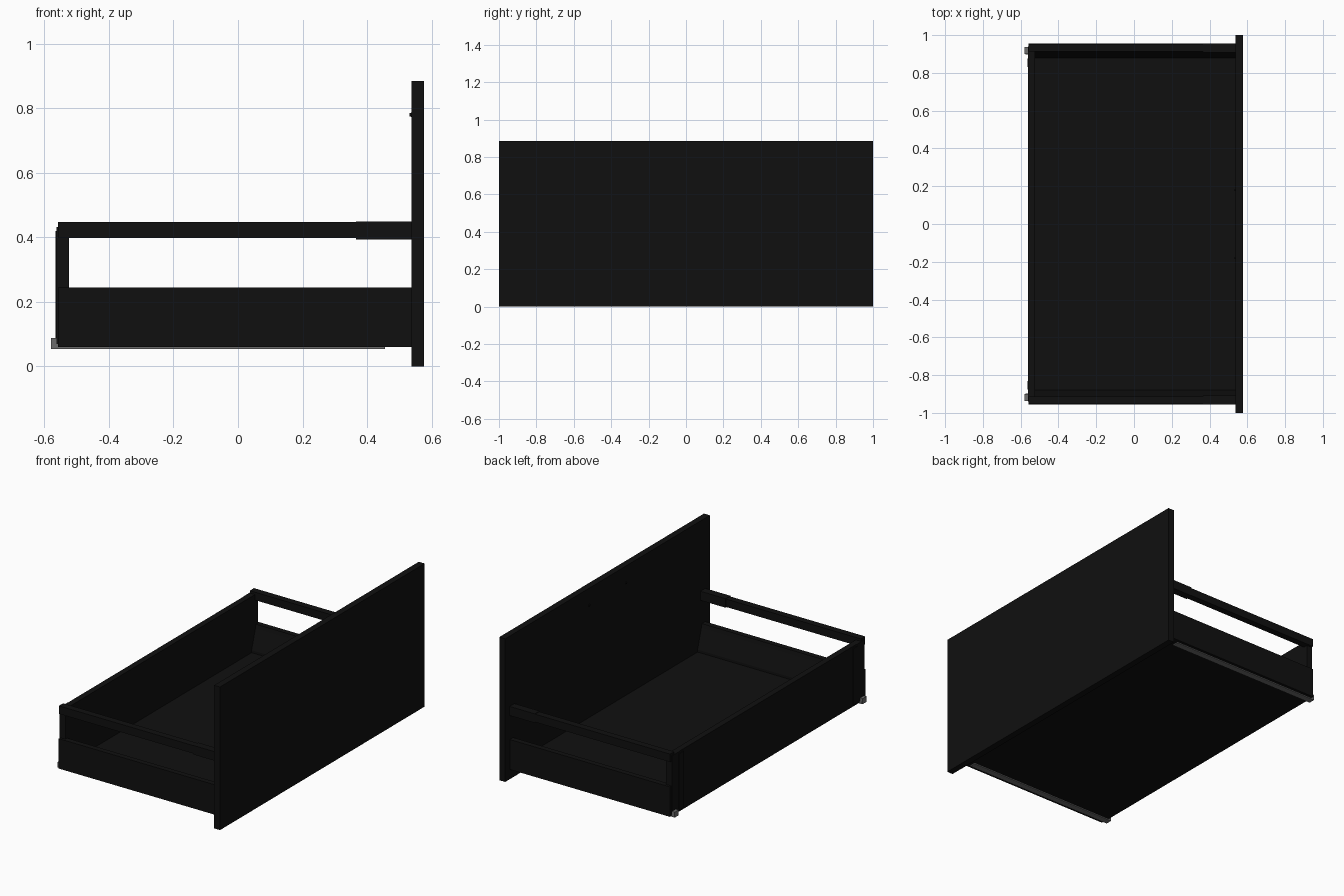
import bpy, bmesh, math

if "Cube" in bpy.data.objects:
    bpy.data.objects.remove(bpy.data.objects["Cube"])


def material(name, v):
    m = bpy.data.materials.new(name)
    m.diffuse_color = (v, v, v, 1)
    m.use_nodes = True
    m.node_tree.nodes["Principled BSDF"].inputs["Base Color"].default_value = m.diffuse_color
    return m


BLACK = material("black", 0.005)
GREY = material("grey_metal", 0.15)


def finish(name, bm, mat):
    bmesh.ops.recalc_face_normals(bm, faces=bm.faces)
    me = bpy.data.meshes.new(name)
    bm.to_mesh(me)
    bm.free()
    me.materials.append(mat)
    ob = bpy.data.objects.new(name, me)
    bpy.context.collection.objects.link(ob)
    return ob


def extrude_x(name, profile, x0, x1, mat=BLACK):
    """Sweep a closed (y, z) profile along x."""
    bm = bmesh.new()
    a = [bm.verts.new((x0, y, z)) for y, z in profile]
    b = [bm.verts.new((x1, y, z)) for y, z in profile]
    n = len(profile)
    bm.faces.new(a)
    bm.faces.new(b[::-1])
    for i in range(n):
        bm.faces.new((a[i], b[i], b[(i + 1) % n], a[(i + 1) % n]))
    return finish(name, bm, mat)


def box(name, x, y, z, mat=BLACK):
    return extrude_x(name, [(y[0], z[0]), (y[1], z[0]), (y[1], z[1]), (y[0], z[1])],
                     x[0], x[1], mat)


# Drawer front, floor and back
box("front_panel", (0.537, 0.577), (-1, 1), (0, 0.885))
box("drawer_floor", (-0.56, 0.537), (-0.89, 0.89), (0.06, 0.085))
box("back_panel", (-0.56, -0.523), (-0.87, 0.87), (0.085, 0.432))

for s, side in ((1, "left"), (-1, "right")):
    def ys(a, b):
        return tuple(sorted((s * a, s * b)))

    # Side wall, sloping inwards towards its foot
    wall = [(0.955, 0.06), (0.955, 0.245), (0.922, 0.245), (0.917, 0.22),
            (0.88, 0.10), (0.88, 0.06)]
    extrude_x(side + "_side_wall", [(s * y, z) for y, z in wall], -0.558, 0.537)

    # Gallery rail and its front sleeve
    box(side + "_rail", (-0.558, 0.537), ys(0.912, 0.953), (0.398, 0.447))
    box(side + "_rail_sleeve", (0.365, 0.537), ys(0.909, 0.956), (0.394, 0.45))

    # Back bracket holding the rail and back panel
    box(side + "_back_bracket", (-0.562, -0.523), ys(0.865, 0.94), (0.07, 0.432))
    box(side + "_bracket_flange", (-0.565, -0.556), ys(0.83, 0.875), (0.07, 0.42))

    # Runner under the side wall with its rear hook
    box(side + "_runner", (-0.575, 0.455), ys(0.897, 0.937), (0.054, 0.064), GREY)
    box(side + "_runner_hook", (-0.579, -0.558), ys(0.90, 0.937), (0.054, 0.088), GREY)

    # Screw head on the inside of the front
    bm = bmesh.new()
    bmesh.ops.create_cone(bm, cap_ends=True, segments=16, radius1=0.007,
                          radius2=0.005, depth=0.006)
    screw = finish(side + "_handle_screw", bm, BLACK)
    screw.rotation_euler = (0, -math.pi / 2, 0)
    screw.location = (0.535, s * 0.18, 0.78)
